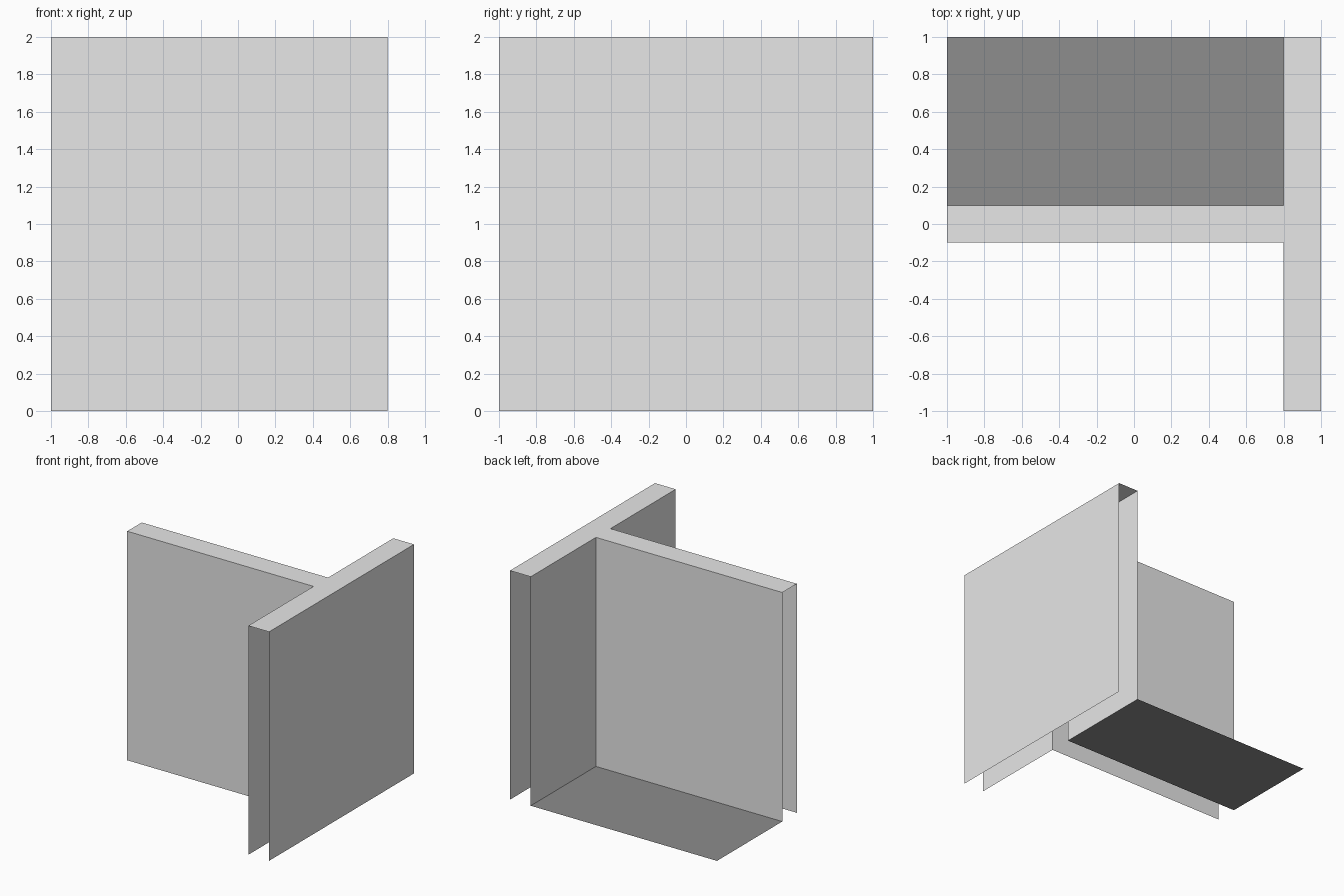
import bpy
import bmesh

if "Cube" in bpy.data.objects:
    bpy.data.objects.remove(bpy.data.objects["Cube"])


def material(name, v):
    m = bpy.data.materials.new(name)
    m.diffuse_color = (v, v, v, 1)
    m.use_nodes = True
    m.node_tree.nodes["Principled BSDF"].inputs["Base Color"].default_value = m.diffuse_color
    return m


light = material("light grey wall", 0.8)
dark = material("dark grey floor", 0.266)


def make(name, bm, mat):
    me = bpy.data.meshes.new(name)
    bm.to_mesh(me)
    bm.free()
    me.materials.append(mat)
    ob = bpy.data.objects.new(name, me)
    bpy.context.collection.objects.link(ob)
    return ob


X0, XI, X1 = -1.0, 0.8, 1.0   # open end, inner face and outer face of the cross wall
T, Y, H = 0.1, 1.0, 2.0       # half wall thickness, half width, height

# T-shaped wall shell: capped on top, open at the bottom and at the three ends
outline = [(X0, -T), (XI, -T), (XI, -Y), (X1, -Y), (X1, Y), (XI, Y), (XI, T), (X0, T)]
open_ends = {2, 4, 7}
bm = bmesh.new()
low = [bm.verts.new((x, y, 0)) for x, y in outline]
top = [bm.verts.new((x, y, H)) for x, y in outline]
for i in range(len(outline)):
    j = (i + 1) % len(outline)
    if i not in open_ends:
        bm.faces.new((low[i], low[j], top[j], top[i]))
bm.faces.new(top)
make("wall_shell", bm, light)

# floor in the back corner
bm = bmesh.new()
bm.faces.new([bm.verts.new((x, y, 0)) for x, y in ((X0, T), (XI, T), (XI, Y), (X0, Y))])
make("floor", bm, dark)
